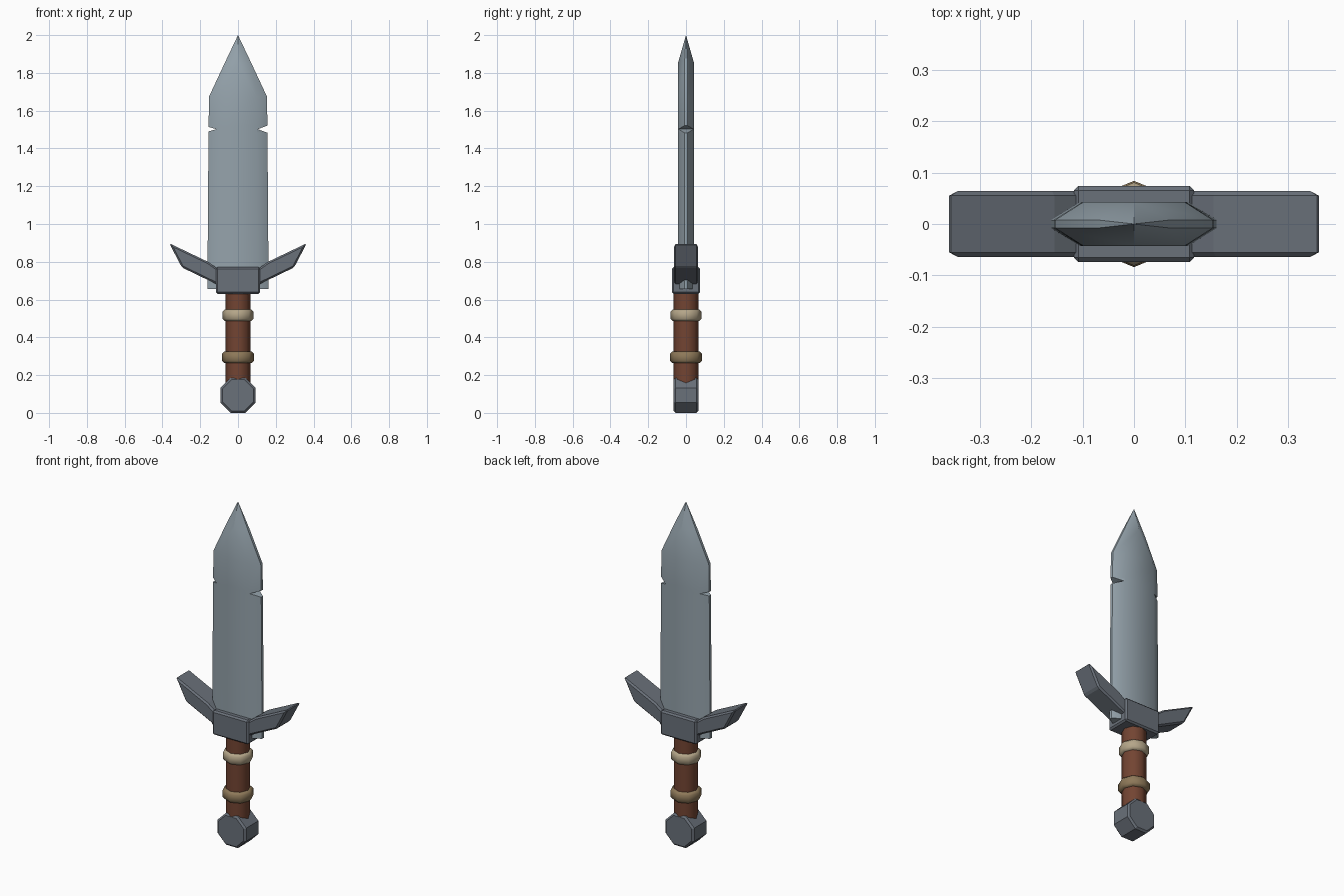
import bpy, bmesh, math

if "Cube" in bpy.data.objects:
    bpy.data.objects.remove(bpy.data.objects["Cube"])


def material(name, rgb):
    m = bpy.data.materials.new(name)
    m.diffuse_color = (*rgb, 1)
    m.use_nodes = True
    m.node_tree.nodes["Principled BSDF"].inputs["Base Color"].default_value = m.diffuse_color
    return m


STEEL = material("blade steel", (0.30, 0.365, 0.41))
IRON = material("dark iron", (0.144, 0.165, 0.195))
LEATHER = material("brown leather", (0.17, 0.058, 0.032))
LIGHT_BAND = material("light band", (0.46, 0.38, 0.25))
DARK_BAND = material("dark band", (0.27, 0.19, 0.10))


def finish(bm, name, mat, bevel=0, smooth=None):
    bmesh.ops.remove_doubles(bm, verts=bm.verts, dist=1e-5)
    bmesh.ops.recalc_face_normals(bm, faces=bm.faces)
    me = bpy.data.meshes.new(name)
    bm.to_mesh(me)
    bm.free()
    me.materials.append(mat)
    ob = bpy.data.objects.new(name, me)
    bpy.context.collection.objects.link(ob)
    bpy.context.view_layer.objects.active = ob
    ob.select_set(True)
    if smooth:
        bpy.ops.object.shade_smooth_by_angle(angle=math.radians(smooth))
    ob.select_set(False)
    if bevel:
        mod = ob.modifiers.new("edge chamfer", 'BEVEL')
        mod.width = bevel
        mod.segments = 1
        mod.limit_method = 'ANGLE'
        mod.angle_limit = math.radians(30)
    return ob


def extrude_y(points, half, name, mat, bevel):
    """Solid from an (x, z) outline, running from -half to half in y."""
    bm = bmesh.new()
    f = bm.faces.new([bm.verts.new((x, -half, z)) for x, z in points])
    ext = bmesh.ops.extrude_face_region(bm, geom=[f])
    for v in ext["geom"]:
        if isinstance(v, bmesh.types.BMVert):
            v.co.y = half
    return finish(bm, name, mat, bevel)


def lathe(profile, name, mat, smooth=None):
    """Eight sided stack of (radius, z) rings with corners on the axes."""
    bm = bmesh.new()
    rings = [[bm.verts.new((r * math.cos(i * math.pi / 4),
                            r * math.sin(i * math.pi / 4), z))
              for i in range(8)] for r, z in profile]
    for a, b in zip(rings, rings[1:]):
        for i in range(8):
            j = (i + 1) % 8
            bm.faces.new((a[i], a[j], b[j], b[i]))
    bm.faces.new(rings[0])
    bm.faces.new(rings[-1])
    return finish(bm, name, mat, smooth=smooth)


# Blade: sections of (z, left edge, right edge, flat half width)
T, E = 0.043, 0.008
stations = [(0.655, 0.162, 0.162, 0.105), (1.49, 0.156, None, 0.1),
            (1.502, 0.115, 0.105, 0.1), (1.514, 0.156, None, 0.1),
            (1.675, 0.153, 0.153, 0.098), (1.85, 0.0714, 0.0714, 0.0)]
bm = bmesh.new()
rings = []
for z, l, r, f in stations:
    dz = z
    if r is None:                      # right notch is slightly taller
        r = 0.156
        dz = 1.502 + (z - 1.502) * 1.6

    def edge_y(e):
        full = 0.156 if 1.4 < z < 1.6 else e
        return E if e == full else E + (T - E) * (full - e) / (full - f)
    pts = [(-l, -edge_y(l), z), (-f, -T, z), (f, -T, dz), (r, -edge_y(r), dz),
           (r, edge_y(r), dz), (f, T, dz), (-f, T, z), (-l, edge_y(l), z)]
    rings.append([bm.verts.new(p) for p in pts])
for a, b in zip(rings, rings[1:]):
    for i in range(8):
        j = (i + 1) % 8
        bm.faces.new((a[i], a[j], b[j], b[i]))
bm.faces.new(rings[0])
tip = bm.verts.new((0, 0, 2.0))
for i in range(8):
    if i not in (1, 5):
        bm.faces.new((rings[-1][i], rings[-1][(i + 1) % 8], tip))
finish(bm, "blade", STEEL, smooth=38)

# Guard: centre block and two upswept wings
extrude_y([(-0.117, 0.63), (0.117, 0.63), (0.117, 0.772), (-0.117, 0.772)],
          0.074, "guard_block", IRON, 0.009)
for s, side in ((-1, "left"), (1, "right")):
    outline = [(0.09, 0.67), (0.297, 0.77), (0.364, 0.898),
               (0.155, 0.798), (0.09, 0.75)]
    extrude_y([(s * x, z) for x, z in outline], 0.064,
              "guard_wing_" + side, IRON, 0.009)

# Grip with two bands
lathe([(0.066, 0.12), (0.066, 0.65)], "grip", LEATHER, smooth=50)
for name, mat, z, r in (("upper_band", LIGHT_BAND, 0.517, 0.081),
                        ("lower_band", DARK_BAND, 0.294, 0.084)):
    h, c = 0.031, 0.012
    lathe([(0.06, z - h), (r - c, z - h), (r, z - h + c),
           (r, z + h - c), (r - c, z + h), (0.06, z + h)], name, mat, smooth=50)

# Pommel: chamfered octagonal disc facing front and back
R = 0.093 / math.cos(math.pi / 8)
extrude_y([(R * math.cos((i + 0.5) * math.pi / 4),
            0.093 + R * math.sin((i + 0.5) * math.pi / 4)) for i in range(8)],
          0.066, "pommel", IRON, 0)
pommel = bpy.data.objects["pommel"]
bm = bmesh.new()
bm.from_mesh(pommel.data)
rims = [e for e in bm.edges if abs(e.verts[0].co.y - e.verts[1].co.y) < 1e-4]
bmesh.ops.bevel(bm, geom=rims, offset=0.01, segments=1, affect='EDGES')
bm.to_mesh(pommel.data)
bm.free()
